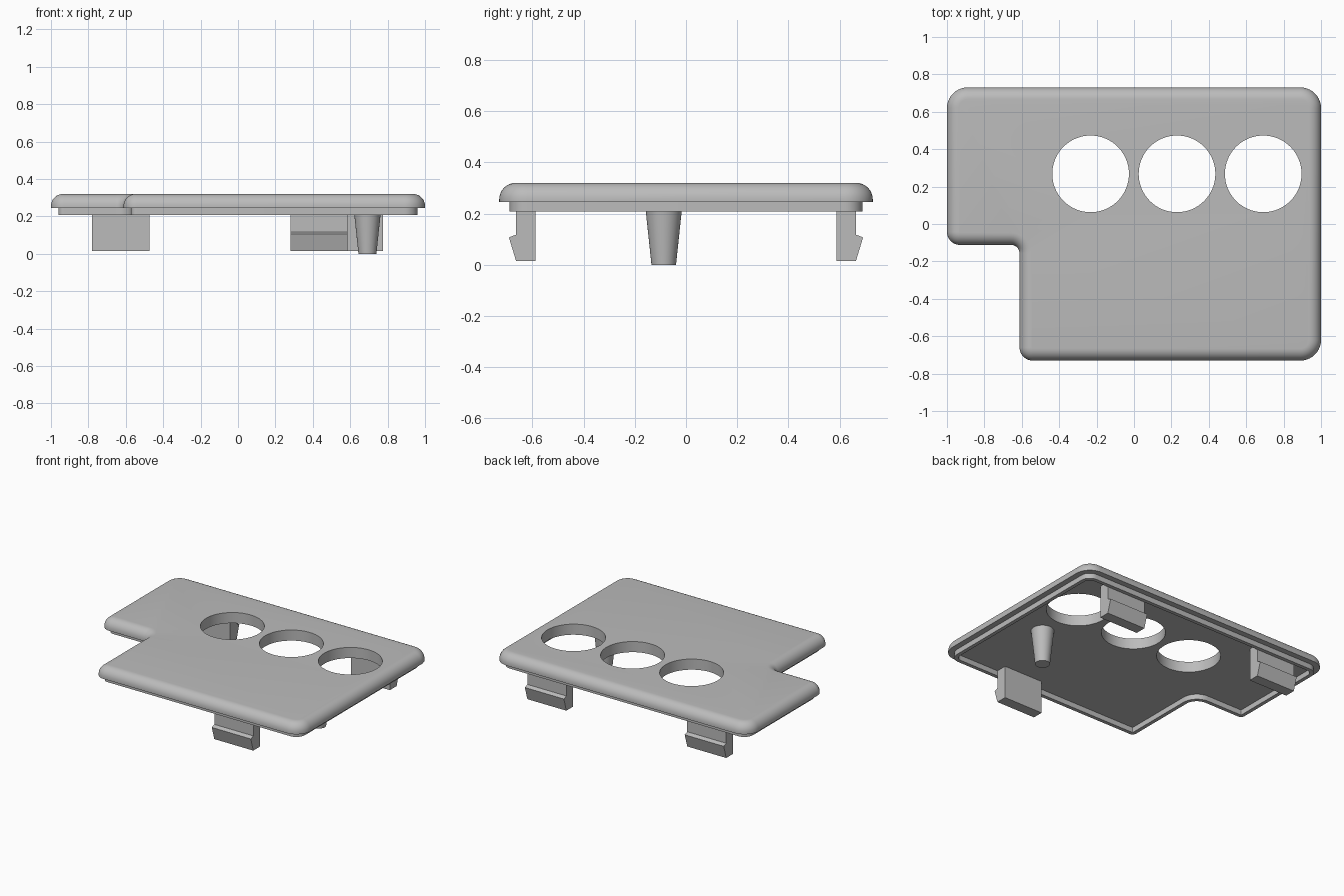
import bpy, bmesh, math
from mathutils import Vector, Matrix

default = bpy.data.objects.get("Cube")
if default:
    bpy.data.objects.remove(default, do_unlink=True)

grey = bpy.data.materials.new("plain grey")
grey.use_nodes = True
colour = (0.5, 0.5, 0.5, 1)
grey.diffuse_color = colour
grey.node_tree.nodes["Principled BSDF"].inputs["Base Color"].default_value = colour

TOP, UNDER, RIM = 0.32, 0.245, 0.208
FILLET = 0.064


def make_object(name, bm):
    bmesh.ops.recalc_face_normals(bm, faces=bm.faces)
    mesh = bpy.data.meshes.new(name)
    bm.to_mesh(mesh)
    bm.free()
    mesh.materials.append(grey)
    obj = bpy.data.objects.new(name, mesh)
    bpy.context.collection.objects.link(obj)
    return obj


def activate(obj):
    bpy.ops.object.select_all(action='DESELECT')
    obj.select_set(True)
    bpy.context.view_layer.objects.active = obj


def smooth(obj):
    activate(obj)
    bpy.ops.object.shade_smooth_by_angle(angle=math.radians(35))


# Stepped outline: x, y and corner radius, counter-clockwise
corners = [(1, -0.73, 0.11), (1, 0.73, 0.11), (-1, 0.73, 0.11),
           (-1, -0.112, 0.07), (-0.612, -0.112, 0.045), (-0.612, -0.73, 0.07)]


def outline(inset, z, steps=10):
    points = []
    for i, (x, y, r) in enumerate(corners):
        p = Vector((x, y))
        a = (p - Vector(corners[i - 1][:2])).normalized()
        b = (Vector(corners[(i + 1) % len(corners)][:2]) - p).normalized()
        centre = p + (b - a) * r
        convex = a.x * b.y - a.y * b.x > 0
        radius = r - inset if convex else r + inset
        for k in range(steps + 1):
            t = math.pi / 2 * k / steps
            q = centre + (a * math.sin(t) - b * math.cos(t)) * radius
            points.append((q.x, q.y, z))
    return points


# Cover plate: rounded upper edge, stepped lip and recessed underside
rings = []
for k in range(9):
    t = math.pi / 2 * k / 8
    rings.append((FILLET * (1 - math.sin(t)), TOP - FILLET * (1 - math.cos(t))))
rings += [(0, UNDER), (0.04, UNDER), (0.04, RIM), (0.066, RIM), (0.066, UNDER)]

bm = bmesh.new()
loops = [[bm.verts.new(p) for p in outline(*ring)] for ring in rings]
for upper, lower in zip(loops, loops[1:]):
    for i in range(len(upper)):
        bm.faces.new((upper[i - 1], upper[i], lower[i], lower[i - 1]))
bm.faces.new(loops[0])
bm.faces.new(loops[-1])
plate = make_object("cover_plate", bm)

# Three round openings
for x in (-0.232, 0.23, 0.691):
    bm = bmesh.new()
    bmesh.ops.create_cone(bm, cap_ends=True, segments=64, radius1=0.205,
                          radius2=0.205, depth=1,
                          matrix=Matrix.Translation((x, 0.268, UNDER)))
    cutter = make_object("opening_cutter", bm)
    cutter.hide_render = True
    cut = plate.modifiers.new("opening", 'BOOLEAN')
    cut.operation = 'DIFFERENCE'
    cut.solver = 'EXACT'
    cut.object = cutter
    activate(plate)
    bpy.ops.object.modifier_apply(modifier=cut.name)
    bpy.data.objects.remove(cutter, do_unlink=True)
smooth(plate)

# Snap clips with an outward barb
clip_profile = [(0.588, UNDER + 0.01), (0.588, 0.014), (0.664, 0.014),
                (0.692, 0.107), (0.664, 0.118), (0.664, UNDER + 0.01)]


def clip(name, x, side, width=0.305):
    bm = bmesh.new()
    face = bm.faces.new([bm.verts.new((x - width / 2, side * y, z))
                         for y, z in clip_profile])
    new = bmesh.ops.extrude_face_region(bm, geom=[face])["geom"]
    bmesh.ops.translate(bm, vec=(width, 0, 0),
                        verts=[v for v in new if isinstance(v, bmesh.types.BMVert)])
    make_object(name, bm)


clip("back_right_clip", -0.627, 1)
clip("back_left_clip", 0.623, 1)
clip("front_clip", 0.432, -1)

# Tapered locating peg
bm = bmesh.new()
height = UNDER + 0.01
bmesh.ops.create_cone(bm, cap_ends=True, segments=48, radius1=0.048,
                      radius2=0.075, depth=height,
                      matrix=Matrix.Translation((0.692, -0.087, height / 2)))
smooth(make_object("locating_peg", bm))
